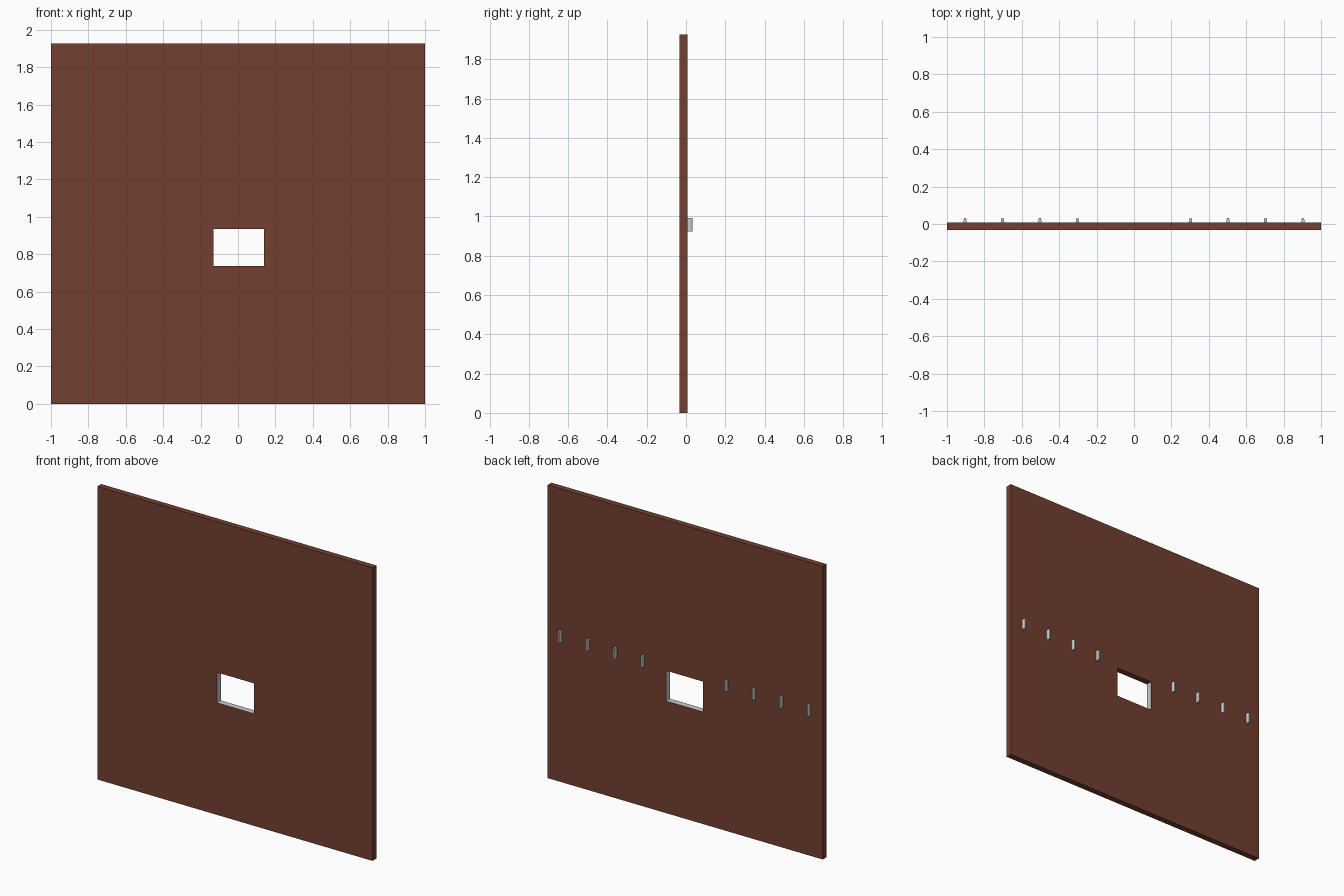
import bpy, bmesh

if "Cube" in bpy.data.objects:
    bpy.data.objects.remove(bpy.data.objects["Cube"])


def make_object(name, bm, materials):
    bmesh.ops.recalc_face_normals(bm, faces=bm.faces)
    mesh = bpy.data.meshes.new(name)
    bm.to_mesh(mesh)
    bm.free()
    for m in materials:
        mesh.materials.append(m)
    obj = bpy.data.objects.new(name, mesh)
    bpy.context.collection.objects.link(obj)
    return obj


def make_material(name, rgb):
    mat = bpy.data.materials.new(name)
    mat.diffuse_color = (*rgb, 1)
    mat.use_nodes = True
    mat.node_tree.nodes["Principled BSDF"].inputs["Base Color"].default_value = mat.diffuse_color
    return mat


brown = make_material("brown", (0.17, 0.05, 0.03))
grey = make_material("grey", (0.6, 0.6, 0.6))

FRONT, BACK, HEIGHT = -0.032, 0.008, 1.926
HX0, HX1, HZ0, HZ1 = -0.13, 0.138, 0.737, 0.936


# wall panel: a ring of four quads around the opening, extruded in depth
bm = bmesh.new()
outer = [(-1, 0), (1, 0), (1, HEIGHT), (-1, HEIGHT)]
inner = [(HX0, HZ0), (HX1, HZ0), (HX1, HZ1), (HX0, HZ1)]
vo = [bm.verts.new((x, FRONT, z)) for x, z in outer]
vi = [bm.verts.new((x, FRONT, z)) for x, z in inner]
ring = [bm.faces.new((vo[i], vo[(i + 1) % 4], vi[(i + 1) % 4], vi[i])) for i in range(4)]
ext = bmesh.ops.extrude_face_region(bm, geom=ring, use_keep_orig=True)
new_verts = [g for g in ext["geom"] if isinstance(g, bmesh.types.BMVert)]
bmesh.ops.translate(bm, verts=new_verts, vec=(0, BACK - FRONT, 0))
bm.normal_update()

# grey sill and side reveals inside the opening; the head stays brown
for f in bm.faces:
    c = f.calc_center_median()
    reveal = abs(f.normal.y) < 0.5 and abs(c.x) < 0.5 and 0.5 < c.z < 1.2
    if reveal and c.z < HZ1 - 0.01:
        f.material_index = 1
make_object("wall_panel", bm, [brown, grey])


# small pegs on the back, with a tapered outer edge
def peg(name, x):
    bm = bmesh.new()
    half = [(0.008, BACK - 0.002), (0.008, 0.023), (0.004, 0.032)]
    profile = half + [(-a, y) for a, y in reversed(half)]
    face = bm.faces.new([bm.verts.new((x + a, y, 0.923)) for a, y in profile])
    ext = bmesh.ops.extrude_face_region(bm, geom=[face], use_keep_orig=True)
    top = [g for g in ext["geom"] if isinstance(g, bmesh.types.BMVert)]
    bmesh.ops.translate(bm, verts=top, vec=(0, 0, 0.07))
    make_object(name, bm, [grey])


for side, sign in (("left", -1), ("right", 1)):
    for i in range(4):
        peg(f"peg_{side}_{i + 1}", sign * (0.303 + 0.2 * i))
